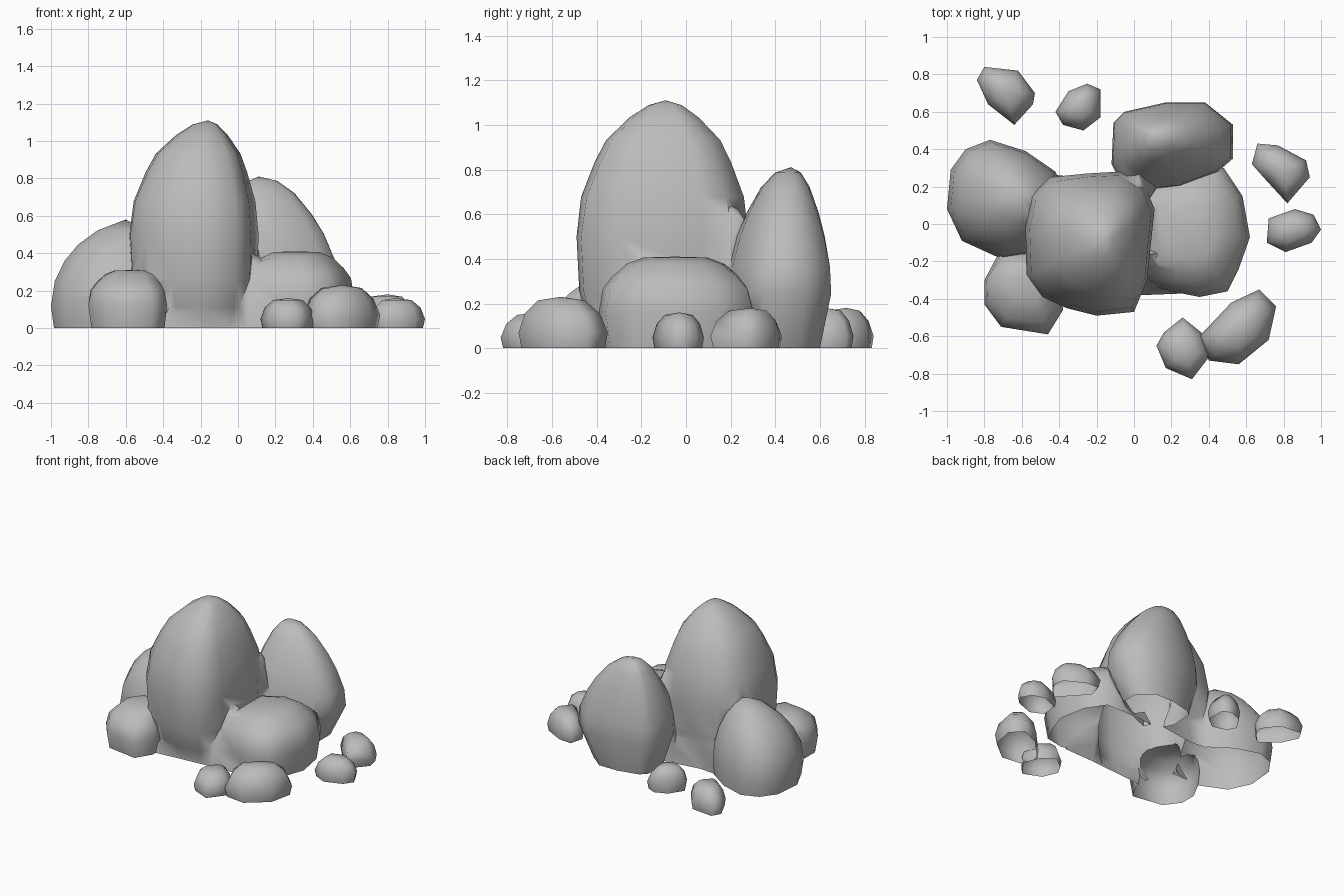
import bpy, bmesh
from math import hypot
from mathutils import Vector

cube = bpy.data.objects.get("Cube")
if cube:
    bpy.data.objects.remove(cube)

stone = bpy.data.materials.new("stone_grey")
stone.use_nodes = True
GREY = (0.5, 0.5, 0.5, 1)
stone.diffuse_color = GREY
stone.node_tree.nodes["Principled BSDF"].inputs["Base Color"].default_value = GREY

# Side profiles: (share of height, share of outline width)
TALL = [(0, .76), (.1, .88), (.23, .97), (.45, 1), (.61, .95), (.75, .8), (.84, .67),
        (.93, .41), (.98, .2)]
EGG = [(0, .72), (.3, 1), (.45, .97), (.62, .84), (.75, .69), (.89, .47), (.97, .25)]
DOME = [(0, .96), (.2, 1), (.43, .95), (.62, .82), (.77, .64), (.9, .38)]
FLAT = [(0, .93), (.4, 1), (.65, .95), (.78, .83), (.92, .64), (.99, .42)]
PEBBLE = [(0, .93), (.3, 1), (.68, .85), (.93, .55)]
SKIRT = [(0, 1), (.3, .88), (.6, .62), (.85, .3)]


def rock(name, outline, apex, profile):
    """Loft a plan outline up to an apex, rounding its corners near the top."""
    top = Vector(apex)
    offsets = [(x - top.x, y - top.y) for x, y in outline]
    xs, ys = zip(*offsets)

    def corner(dx, dy):
        # Distance beyond the ellipse that touches the outline's four sides
        return max(1, hypot(dx / (max(xs) if dx > 0 else min(xs)),
                            dy / (max(ys) if dy > 0 else min(ys))))

    bm = bmesh.new()
    rings = []
    for h, s in [(-.05 / top.z, profile[0][1])] + profile:
        ring = []
        for dx, dy in offsets:
            k = s * (1 + max(h - .5, 0) * 1.4 * (1 / corner(dx, dy) - 1))
            ring.append(bm.verts.new((top.x + dx * k, top.y + dy * k, h * top.z)))
        rings.append(ring)
    n = len(outline)
    for low, high in zip(rings, rings[1:]):
        for i in range(n):
            j = (i + 1) % n
            bm.faces.new((low[i], low[j], high[j], high[i]))
    tip = bm.verts.new(top)
    for i in range(n):
        bm.faces.new((rings[-1][i], rings[-1][(i + 1) % n], tip))
    bm.faces.new(rings[0])
    bmesh.ops.recalc_face_normals(bm, faces=bm.faces)
    mesh = bpy.data.meshes.new(name)
    bm.to_mesh(mesh)
    bm.free()
    mesh.materials.append(stone)
    obj = bpy.data.objects.new(name, mesh)
    bpy.context.collection.objects.link(obj)
    return obj


def finish(obj, angle):
    """Trim at ground level, leaving the underside open, and smooth."""
    bm = bmesh.new()
    bm.from_mesh(obj.data)
    bmesh.ops.remove_doubles(bm, verts=bm.verts, dist=0.003)
    bmesh.ops.bisect_plane(bm, geom=bm.verts[:] + bm.edges[:] + bm.faces[:],
                           plane_co=(0, 0, 0), plane_no=(0, 0, 1), clear_inner=True)
    bm.to_mesh(obj.data)
    bm.free()
    bpy.ops.object.select_all(action="DESELECT")
    obj.select_set(True)
    bpy.context.view_layer.objects.active = obj
    bpy.ops.object.shade_smooth_by_angle(angle=angle)


# Main cluster
cluster = rock("rock_cluster", [
    (-.58, -.02), (-.575, -.27), (-.49, -.39), (-.36, -.45), (-.2, -.49), (0, -.47),
    (.07, -.3), (.11, .08), (.06, .2), (-.08, .28), (-.25, .27), (-.45, .25), (-.55, .15)],
    (-.16, -.09, 1.11), TALL)
parts = [
    rock("back_rock", [
        (-.12, .32), (-.11, .54), (-.05, .6), (.17, .65), (.38, .65), (.53, .53),
        (.53, .35), (.45, .28), (.25, .2), (.05, .18), (-.06, .2)], (.11, .47, .81), EGG),
    rock("right_rock", [
        (-1, .08), (-.98, .29), (-.9, .4), (-.77, .45), (-.58, .39), (-.42, .28),
        (-.3, 0), (-.5, -.15), (-.7, -.19), (-.92, -.09)], (-.6, .14, .58), DOME),
    rock("front_rock", [
        (-.8, -.3), (-.8, -.43), (-.71, -.55), (-.46, -.59), (-.38, -.46),
        (-.4, -.15), (-.72, -.15)], (-.56, -.29, .31), FLAT),
    rock("left_rock", [
        (0, -.3), (.2, -.36), (.35, -.39), (.5, -.36), (.56, -.24), (.62, -.07),
        (.58, .15), (.48, .3), (.25, .3), (0, .2)], (.3, -.05, .41), FLAT),
    # Low skirts that fill the clefts between neighbours
    rock("front_skirt", [
        (-.42, -.42), (-.2, -.4), (.05, -.38), (.3, -.37), (.35, -.1), (-.3, -.05)],
        (.06, -.17, .42), SKIRT),
    rock("back_skirt", [
        (-.55, .1), (-.5, .27), (-.3, .25), (-.08, .28), (.05, .3), (.1, .1)],
        (-.1, .16, .6), SKIRT),
    rock("back_saddle", [
        (-.1, .1), (-.1, .28), (.05, .34), (.13, .2), (.06, .08)],
        (.02, .2, .64), EGG),
]

# Fuse the big rocks into one skin
bpy.context.view_layer.objects.active = cluster
for part in parts:
    mod = cluster.modifiers.new("fuse", "BOOLEAN")
    mod.operation = "UNION"
    mod.solver = "EXACT"
    mod.object = part
    bpy.ops.object.modifier_apply(modifier=mod.name)
    bpy.data.objects.remove(part)
finish(cluster, 1.2)

# Loose pebbles around the cluster
PEBBLES = {
    "pebble_back_right": ([(-.84, .77), (-.8, .84), (-.62, .82), (-.53, .7),
                           (-.54, .64), (-.64, .53), (-.78, .64)], (-.69, .72, .18)),
    "pebble_back": ([(-.42, .6), (-.38, .53), (-.27, .5), (-.18, .57), (-.18, .72),
                     (-.25, .75), (-.35, .71)], (-.29, .63, .18)),
    "pebble_left_back": ([(.66, .43), (.77, .42), (.92, .34), (.94, .25), (.82, .11),
                          (.71, .23), (.63, .32)], (.8, .29, .18)),
    "pebble_left": ([(.72, .03), (.86, .08), (.96, .05), (1, -.03), (.95, -.1), (.81, -.15),
                     (.71, -.1)], (.84, -.03, .16)),
    "pebble_front_small": ([(.12, -.65), (.16, -.58), (.26, -.5), (.36, -.58), (.41, -.7),
                            (.31, -.83), (.17, -.77)], (.27, -.67, .16)),
    "pebble_front_large": ([(.35, -.6), (.52, -.42), (.67, -.35), (.76, -.44), (.72, -.62),
                            (.56, -.75), (.4, -.73)], (.56, -.56, .23)),
}
for name, (outline, apex) in PEBBLES.items():
    finish(rock(name, outline, apex, PEBBLE), 1.4)
